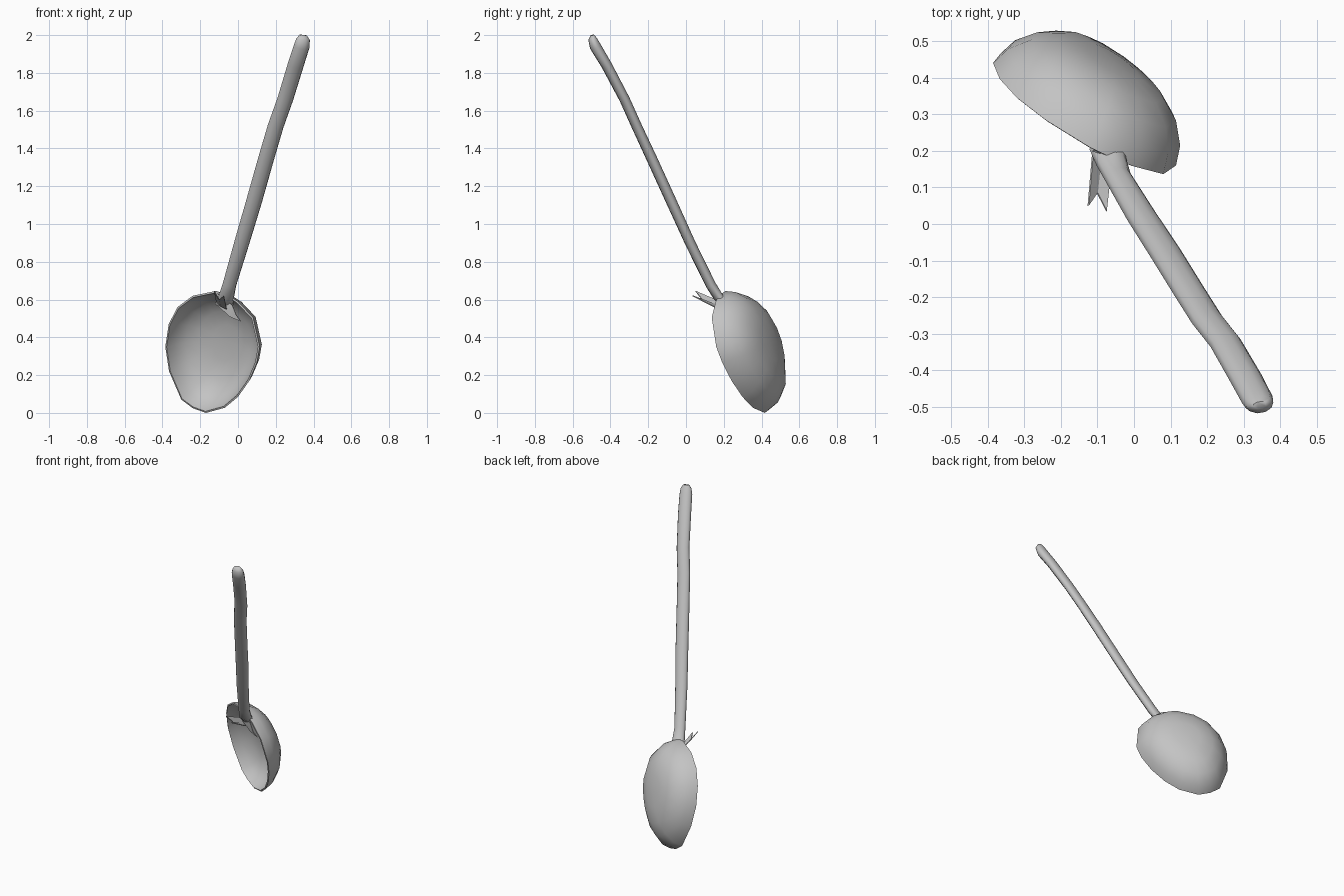
import bpy, bmesh, math
from mathutils import Vector

cube = bpy.data.objects.get("Cube")
if cube:
    bpy.data.objects.remove(cube, do_unlink=True)

# One plain grey material
grey = bpy.data.materials.new("plain grey")
grey.use_nodes = True
COLOUR = (0.55, 0.55, 0.55, 1)
grey.diffuse_color = COLOUR
bsdf = next(n for n in grey.node_tree.nodes if n.type == 'BSDF_PRINCIPLED')
bsdf.inputs["Base Color"].default_value = COLOUR
bsdf.inputs["Roughness"].default_value = 0.7


def finish(name, bm, thickness=0.0, offset=-1.0, angle=45):
    """Turn a bmesh into a smooth object, thickened if asked."""
    mesh = bpy.data.meshes.new(name)
    bm.to_mesh(mesh)
    bm.free()
    mesh.materials.append(grey)
    obj = bpy.data.objects.new(name, mesh)
    bpy.context.collection.objects.link(obj)
    bpy.ops.object.select_all(action='DESELECT')
    obj.select_set(True)
    bpy.context.view_layer.objects.active = obj
    if thickness:
        mod = obj.modifiers.new("thickness", 'SOLIDIFY')
        mod.thickness = thickness
        mod.offset = offset
        bpy.ops.object.modifier_apply(modifier=mod.name)
    bpy.ops.object.shade_smooth_by_angle(angle=math.radians(angle))
    return obj


def bridge(bm, a, b):
    """Join two rings of equal size with quads."""
    n = len(a)
    return [bm.faces.new((a[i], a[(i + 1) % n], b[(i + 1) % n], b[i])) for i in range(n)]


# Bowl: slanted rim outline (x, z) shrunk in steps along the rim plane's normal
BACK = Vector((0.56, 1.0, 0.28)).normalized()
CENTRE = Vector((-0.135, 0.30, 0.34))


def on_rim_plane(x, z):
    return Vector((x, 0.30 - 0.56 * (x + 0.135) - 0.28 * (z - 0.35), z))


RIM = [(-0.12, 0.645), (-0.24, 0.62), (-0.32, 0.56), (-0.367, 0.47), (-0.385, 0.35),
       (-0.365, 0.22), (-0.30, 0.07), (-0.24, 0.025), (-0.17, 0.0), (-0.07, 0.027),
       (0.0, 0.085), (0.06, 0.17), (0.10, 0.265), (0.115, 0.35), (0.08, 0.505),
       (0.0, 0.59), (-0.055, 0.625)]
# (scale, depth) from rim to bottom
STEPS = [(1, 0), (0.94, 0.055), (0.79, 0.11), (0.58, 0.148), (0.30, 0.165)]
bm = bmesh.new()
rings = []
for scale, depth in STEPS:
    rings.append([bm.verts.new(CENTRE + (on_rim_plane(x, z) - CENTRE) * scale + BACK * depth)
                  for x, z in RIM])
for a, b in zip(rings, rings[1:]):
    bridge(bm, a, b)
apex = bm.verts.new(CENTRE + BACK * 0.17)
last = rings[-1]
for i in range(len(last)):
    cap = bm.faces.new((last[i], last[(i + 1) % len(last)], apex))
bm.normal_update()
if cap.normal.dot(BACK) < 0:
    bmesh.ops.reverse_faces(bm, faces=bm.faces[:])
finish("spoon_bowl", bm, 0.01)

# Handle: oval section swept along a slightly wavy path (x, y, z, half width, half thickness)
PATH = [(-0.073, 0.215, 0.575, 0.050, 0.022), (-0.062, 0.170, 0.615, 0.042, 0.026),
        (-0.045, 0.130, 0.68, 0.037, 0.027), (0.02, 0.022, 0.90, 0.041, 0.027),
        (0.085, -0.078, 1.12, 0.043, 0.028), (0.15, -0.183, 1.35, 0.043, 0.028),
        (0.20, -0.262, 1.52, 0.043, 0.027), (0.25, -0.325, 1.66, 0.043, 0.027),
        (0.305, -0.420, 1.84, 0.044, 0.028), (0.337, -0.480, 1.94, 0.043, 0.030),
        (0.344, -0.493, 1.977, 0.037, 0.024), (0.344, -0.495, 2.0, 0.020, 0.010)]
SIDES = 10
bm = bmesh.new()
points = [Vector(p[:3]) for p in PATH]
rings = []
for i, p in enumerate(PATH):
    along = (points[min(i + 1, len(PATH) - 1)] - points[max(i - 1, 0)]).normalized()
    if i >= len(PATH) - 2:
        along = Vector((0.1, -0.15, 1)).normalized()
    wide = Vector((1, 0.15, 0))
    wide = (wide - along * wide.dot(along)).normalized()
    thin = along.cross(wide)
    rings.append([bm.verts.new(points[i]
                               + wide * p[3] * math.cos(2 * math.pi * k / SIDES)
                               + thin * p[4] * math.sin(2 * math.pi * k / SIDES))
                  for k in range(SIDES)])
for a, b in zip(rings, rings[1:]):
    bridge(bm, a, b)
bm.faces.new(rings[0])
bm.faces.new(rings[-1])
bmesh.ops.recalc_face_normals(bm, faces=bm.faces[:])
finish("spoon_handle", bm, angle=60)

# Ribbon at the neck: a forked end sticking forward and a tail lying in the bowl
RIBBON = {
    "ribbon_fork": [[(-0.113, 0.19, 0.585), (-0.125, 0.05, 0.645), (-0.10, 0.085, 0.60),
                     (-0.09, 0.18, 0.565)],
                    [(-0.09, 0.18, 0.565), (-0.10, 0.085, 0.60), (-0.075, 0.035, 0.62),
                     (-0.06, 0.17, 0.55)]],
    "ribbon_tail": [[(-0.113, 0.20, 0.635), (-0.113, 0.20, 0.575), (-0.045, 0.195, 0.51),
                     (-0.03, 0.18, 0.57)],
                    [(-0.03, 0.18, 0.57), (-0.045, 0.195, 0.51), (0.015, 0.19, 0.485),
                     (-0.01, 0.18, 0.52)]],
}
for name, polygons in RIBBON.items():
    bm = bmesh.new()
    for polygon in polygons:
        bm.faces.new([bm.verts.new(v) for v in polygon])
    bmesh.ops.remove_doubles(bm, verts=bm.verts[:], dist=0.0005)
    bmesh.ops.recalc_face_normals(bm, faces=bm.faces[:])
    finish(name, bm, 0.005, 0.0, 30)
